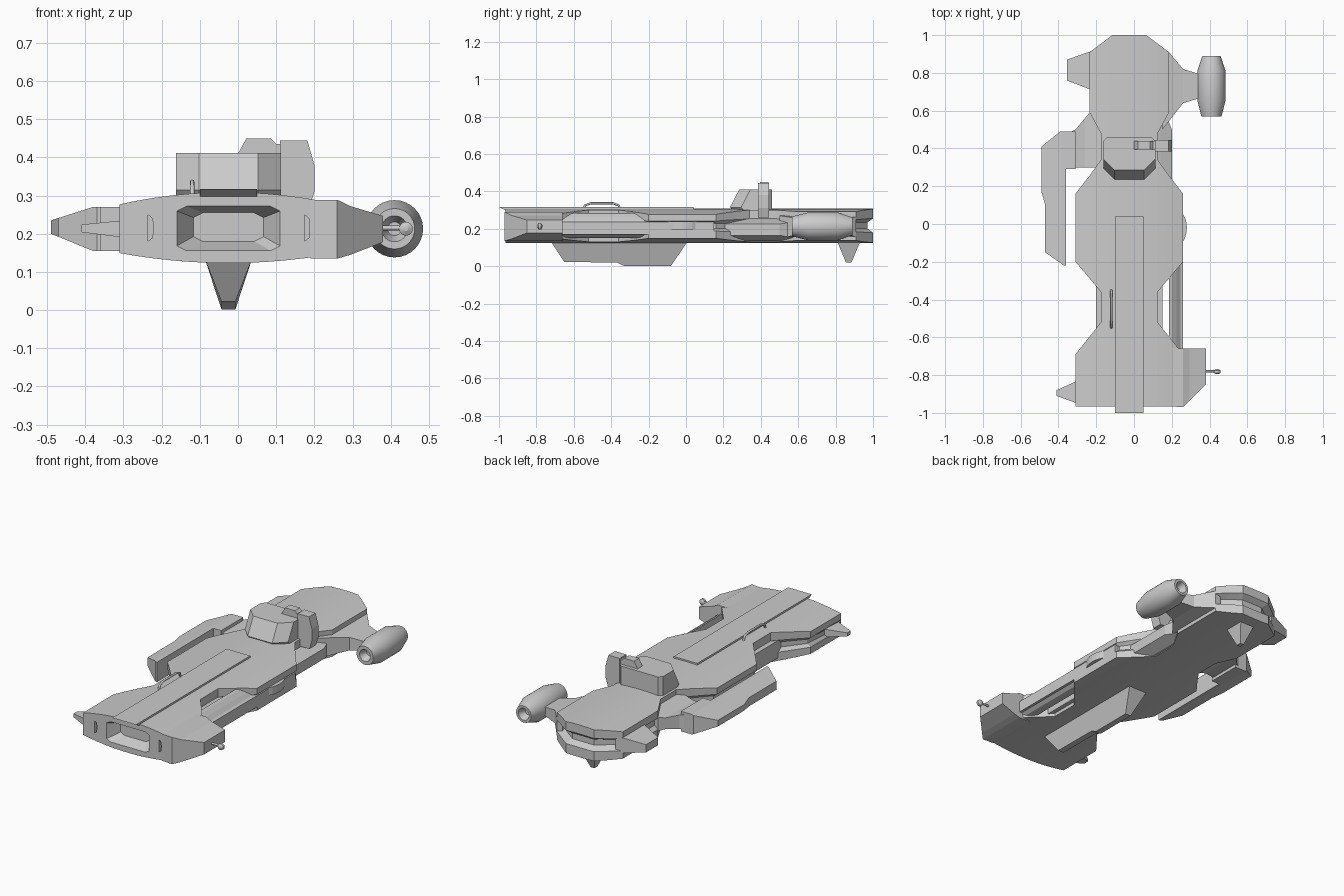
import bpy, bmesh, math
from mathutils import Vector

if "Cube" in bpy.data.objects:
    bpy.data.objects.remove(bpy.data.objects["Cube"])

grey = bpy.data.materials.new("hull_grey")
grey.use_nodes = True
COLOUR = (0.6, 0.6, 0.6, 1)
grey.diffuse_color = COLOUR
grey.node_tree.nodes["Principled BSDF"].inputs["Base Color"].default_value = COLOUR
MID = -0.025  # centre line of the main hull


def finish(name, bm):
    bmesh.ops.recalc_face_normals(bm, faces=bm.faces)
    mesh = bpy.data.meshes.new(name)
    bm.to_mesh(mesh)
    bm.free()
    mesh.materials.append(grey)
    obj = bpy.data.objects.new(name, mesh)
    bpy.context.collection.objects.link(obj)
    return obj


def skin(rings):
    """Closed solid through rings of equal point count."""
    bm = bmesh.new()
    loops = [[bm.verts.new(p) for p in r] for r in rings]
    n = len(loops[0])
    for a, b in zip(loops, loops[1:]):
        for i in range(n):
            j = (i + 1) % n
            bm.faces.new((a[i], a[j], b[j], b[i]))
    bm.faces.new(loops[0])
    bm.faces.new(loops[-1])
    return bm


def loft(name, rings):
    return finish(name, skin(rings))


def heights(profile, x):
    """Bottom and top height at x, from (x, bottom, top) stations."""
    if x <= profile[0][0]:
        return profile[0][1:]
    for a, b in zip(profile, profile[1:]):
        if x <= b[0]:
            t = (x - a[0]) / (b[0] - a[0])
            return [a[k] + t * (b[k] - a[k]) for k in (1, 2)]
    return profile[-1][1:]


def slab(name, plan, profile, layers=None):
    """Plan outline given thickness by a cross-section along x."""
    layers = layers or [(0, plan), (1, plan)]
    bm = skin([[(x, y, f) for x, y in outline] for f, outline in layers])
    for x, _, _ in profile:
        bmesh.ops.bisect_plane(bm, geom=bm.verts[:] + bm.edges[:] + bm.faces[:],
                               plane_co=(x, 0, 0), plane_no=(1, 0, 0))
    for v in bm.verts:
        lo, hi = heights(profile, v.co.x)
        v.co.z = lo + v.co.z * (hi - lo)
    return finish(name, bm)


def side_prism(name, pts, x0, x1):
    return loft(name, [[(x, y, z) for y, z in pts] for x in (x0, x1)])


def front_prism(name, pts, y0, y1):
    return loft(name, [[(x, y, z) for x, z in pts] for y in (y0, y1)])


def box(name, x0, x1, y0, y1, z0, z1):
    return side_prism(name, [(y0, z0), (y1, z0), (y1, z1), (y0, z1)], x0, x1)


def circle(x, y, z, r, n=32):
    return [(x + r * math.cos(k * math.tau / n), y, z + r * math.sin(k * math.tau / n))
            for k in range(n)]


def lathe(name, x, z, profile):
    obj = loft(name, [circle(x, y, z, r) for y, r in profile])
    bpy.context.view_layer.objects.active = obj
    bpy.ops.object.select_all(action="DESELECT")
    obj.select_set(True)
    bpy.ops.object.shade_smooth_by_angle(angle=math.radians(25))
    return obj


def rod(name, points, radius):
    curve = bpy.data.curves.new(name, "CURVE")
    curve.dimensions = "3D"
    curve.bevel_depth = radius
    curve.bevel_resolution = 2
    curve.use_fill_caps = True
    line = curve.splines.new("POLY")
    line.points.add(len(points) - 1)
    for p, co in zip(line.points, points):
        p.co = (*co, 1)
    curve.materials.append(grey)
    obj = bpy.data.objects.new(name, curve)
    bpy.context.collection.objects.link(obj)


# Main hull: waisted outline, crowned top and belly, groove round the flanks
half = [(.285, -.965), (.285, -.69), (.15, -.52), (.15, -.36), (.2, -.3), (.285, -.2),
        (.285, .16), (.2, .27), (.15, .34), (.15, .48), (.21, .59), (.21, .91), (.09, 1)]


def mirrored(pts):
    return [(MID + w, y) for w, y in pts] + [(MID - w, y) for w, y in reversed(pts)]


outer = mirrored(half)
inner = mirrored([(w - (.022 if y > -.9 else 0), y - (.03 if y > .9 else 0)) for w, y in half])
crown = [(MID + .295 * k / 6, .123 + .028 * (k / 6) ** 2, .309 - .034 * (k / 6) ** 2)
         for k in range(-6, 7)]
hull = slab("hull", outer, crown,
            [(0, outer), (.3, outer), (.42, inner), (.6, inner), (.72, outer), (1, outer)])


def cut(cutter):
    cutter.hide_render = True
    cutter.hide_set(True)
    mod = hull.modifiers.new(cutter.name, "BOOLEAN")
    mod.operation = "DIFFERENCE"
    mod.object = cutter
    mod.solver = "EXACT"
    bpy.context.view_layer.objects.active = hull
    bpy.ops.object.modifier_apply(modifier=mod.name)
    bpy.data.objects.remove(cutter)


# Tapered bay in the nose, with a slit either side
def bay(y, w, z0, z1):
    c = .025
    return [(MID + sx * (w - a), y, z) for sx, a, z in
            ((-1, c, z0), (1, c, z0), (1, 0, z0 + c / 2), (1, 0, z1 - c / 2),
             (1, c, z1), (-1, c, z1), (-1, 0, z1 - c / 2), (-1, 0, z0 + c / 2))]


cut(loft("bay_cutter", [bay(-.98, .145, .15, .276), bay(-.9, .092, .18, .255)]))
for s in (-1, 1):
    x = MID + s * .205
    cut(front_prism("slit_cutter", [(x - .006, .18), (x + .006, .19), (x + .008, .215),
                                    (x + .006, .24), (x - .006, .25)], -.98, -.94))

# Waist core, deck plate and handrail
box("waist_core", -.2, .15, -.6, -.3, .15, .25)
side_prism("deck_plate", [(-1, .317), (.04, .317), (.04, .3), (-.965, .298)], -.1, .05)
rod("handrail", [(-.12, -.55, .3), (-.12, -.54, .325), (-.12, -.51, .336), (-.12, -.39, .336),
                 (-.12, -.36, .325), (-.12, -.35, .3)], .006)

# Right-hand beam and disc on the model's left flank
slab("flank_beam", [(.185, -.68), (.26, -.68), (.26, .15), (.185, .15)],
     [(.185, .15, .285), (.2, .15, .28), (.225, .155, .26), (.245, .17, .24), (.26, .17, .235)])
arc = [(.23 + .05 * math.cos(a), -.02 + .09 * math.sin(a))
       for a in [math.pi * (k / 10 - .5) for k in range(11)]]
slab("flank_disc", arc, [(.2, .195, .24), (.3, .195, .24)])

# Forward sponson with antenna
slab("forward_sponson", [(.19, -.965), (.26, -.97), (.38, -.85), (.38, -.66), (.19, -.66)],
     [(.19, .135, .289), (.26, .135, .289), (.295, .145, .272), (.385, .18, .245)])
rod("antenna_mast", [(.37, -.78, .215), (.455, -.78, .215)], .006)
lathe("antenna_head", .44, .213, [(-.795, .006), (-.788, .018), (-.775, .018), (-.768, .006)])

# Side pod on the model's right, and its arm
slab("side_pod", [(-.49, .41), (-.39, .49), (-.31, .49), (-.31, .29), (-.36, .29),
                  (-.36, -.22), (-.37, -.22), (-.47, -.15), (-.47, .1), (-.49, .17)],
     [(-.49, .2, .235), (-.38, .155, .27), (-.3, .155, .27)])
slab("pod_arm", [(-.33, .3), (-.15, .3), (-.15, .59), (-.235, .59), (-.31, .5), (-.33, .49)],
     [(-.33, .17, .255), (-.26, .18, .245), (-.15, .15, .28)])

# Small fins on the model's right
slab("front_fin", [(-.3, -.83), (-.41, -.88), (-.41, -.91), (-.3, -.95)],
     [(-.41, .204, .224), (-.3, .19, .235)])
slab("rear_fin", [(-.2, .925), (-.355, .87), (-.355, .76), (-.2, .7)],
     [(-.355, .19, .235), (-.2, .165, .265)])

# Engine, pylon and shoulder on the model's left
lathe("engine", .41, .213, [(.61, .018), (.568, .034), (.568, .053), (.655, .075),
                            (.81, .075), (.89, .048), (.89, .034), (.85, .018)])
slab("engine_pylon", [(.15, .91), (.185, .91), (.26, .82), (.36, .79), (.36, .67),
                      (.26, .64), (.15, .5)],
     [(.15, .15, .27), (.26, .175, .25), (.36, .19, .235)])
slab("shoulder", [(.08, .14), (.2, .18), (.2, .5), (.17, .58), (.08, .58)],
     [(.08, .13, .27), (.14, .135, .25), (.2, .165, .225)])

# Bridge tower with sloped bow and undercut base


def tower(w, bow, z):
    c = .06 * w / .1375
    return [(MID + a, y, z) for a, y in
            ((-w + c, bow), (w - c, bow), (w, bow + .06), (w, .44), (w - .02, .46),
             (-w + .02, .46), (-w, .44), (-w, bow + .06))]


loft("bridge_tower", [tower(.1375, .262, .285), tower(.1375, .235, .315), tower(.1375, .285, .411)])

# Sensor arm across the tower
front_prism("sensor_arm", [(0, .4), (0, .41), (.022, .45), (.085, .45), (.1, .435),
                           (.13, .435), (.13, .4)], .395, .44)
front_prism("sensor_head", [(.11, .26), (.11, .444), (.182, .444), (.2, .38), (.2, .31),
                            (.185, .26)], .385, .445)

# Keel and tail fin below


def blade(name, top, bottom, w0, w1):
    """Tapered blade from an upper to a lower run of (y, z) points."""
    run = [(y, z, w0) for y, z in top] + [(y, z, w1) for y, z in reversed(bottom)]
    loft(name, [[(MID + s * w, y, z) for y, z, w in run] for s in (-1, 1)])


blade("keel", [(-.725, .135), (-.37, .135), (-.33, .135), (.01, .135)],
      [(-.65, .022), (-.37, .02), (-.33, .001), (-.08, .001)], .062, .018)
blade("tail_fin", [(.805, .14), (.935, .14)], [(.855, .02), (.885, .02)], .05, .012)
